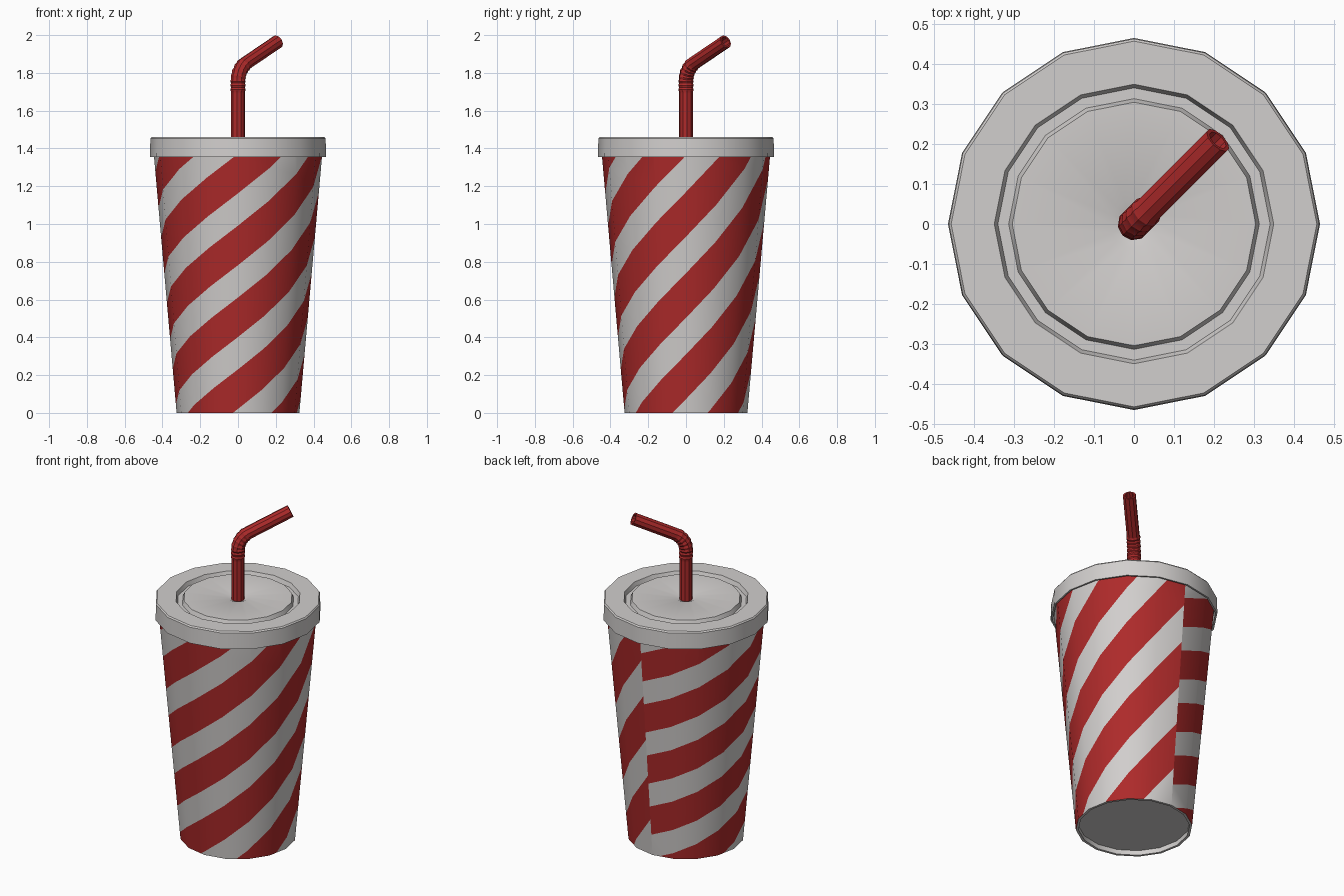
import bpy, bmesh, math
from mathutils import Vector

if "Cube" in bpy.data.objects:
    bpy.data.objects.remove(bpy.data.objects["Cube"])


def material(name, rgb):
    m = bpy.data.materials.new(name)
    m.diffuse_color = (*rgb, 1)
    m.use_nodes = True
    m.node_tree.nodes["Principled BSDF"].inputs["Base Color"].default_value = m.diffuse_color
    return m


WHITE = material("off white", (0.64, 0.62, 0.61))
RED = material("red", (0.42, 0.023, 0.023))
SIDES = 16


def finish(name, bm, mats, fix_normals=True):
    bmesh.ops.remove_doubles(bm, verts=bm.verts, dist=1e-5)
    if fix_normals:
        bmesh.ops.recalc_face_normals(bm, faces=bm.faces)
    me = bpy.data.meshes.new(name)
    bm.to_mesh(me)
    bm.free()
    ob = bpy.data.objects.new(name, me)
    bpy.context.collection.objects.link(ob)
    for m in mats:
        me.materials.append(m)
    bpy.ops.object.select_all(action='DESELECT')
    ob.select_set(True)
    bpy.context.view_layer.objects.active = ob
    bpy.ops.object.shade_smooth_by_angle(angle=math.radians(30))
    return ob


def loft(bm, rings, cap_end=False):
    loops = [[bm.verts.new(p) for p in ring] for ring in rings]
    n = len(loops[0])
    for a, b in zip(loops, loops[1:]):
        for i in range(n):
            j = (i + 1) % n
            bm.faces.new((a[i], a[j], b[j], b[i]))
    if cap_end:
        bm.faces.new(loops[-1])


def circle(r, z, n=SIDES):
    return [(r * math.cos(math.tau * i / n), r * math.sin(math.tau * i / n), z)
            for i in range(n)]


# Cup wall: diagonal stripes are straight lines on the unrolled cone, seam at the back
R0, TAPER, TOP = 0.325, 0.12 / 1.36, 1.42
SLANT = math.hypot(1, TAPER)
APEX = R0 * SLANT / TAPER
TILT = math.radians(37.5)
PERIOD, START, RED_PART = 0.303, -3.117, 0.55


def wall_point(theta, level):
    phi = math.radians(theta + 90) * TAPER / SLANT
    g = math.sin(TILT) * math.sin(phi) - math.cos(TILT) * math.cos(phi)
    z = (level / g - APEX) / SLANT
    r = R0 + TAPER * z
    t = math.radians(theta)
    return (r * math.cos(t), r * math.sin(t), z)


bm = bmesh.new()
for i in range(SIDES):
    t0 = -270 + i * 360 / SIDES
    t1 = t0 + 360 / SIDES
    for k in range(-7, 5):
        f0 = START + k * PERIOD
        f1 = f0 + RED_PART * PERIOD
        for lo, hi, mat in ((f0, f1, 1), (f1, f0 + PERIOD, 0)):
            quad = [wall_point(t0, hi), wall_point(t1, hi),
                    wall_point(t1, lo), wall_point(t0, lo)]
            face = bm.faces.new([bm.verts.new(p) for p in quad])
            face.material_index = mat
bmesh.ops.remove_doubles(bm, verts=bm.verts, dist=1e-5)
for z, direction in ((0, -1), (TOP, 1)):
    bmesh.ops.bisect_plane(bm, geom=bm.verts[:] + bm.edges[:] + bm.faces[:],
                           plane_co=(0, 0, z), plane_no=(0, 0, direction),
                           clear_outer=True)
finish("cup_wall", bm, [WHITE, RED], fix_normals=False)

# Cup base: thin foot rim and a recessed bottom
bm = bmesh.new()
loft(bm, [circle(0.312, 0.03), circle(0.310, 0.0), circle(R0, 0.0)][::-1])
loft(bm, [circle(0.312, 0.03)], cap_end=True)
base = finish("cup_base", bm, [WHITE])
# the recessed disc must face down
for p in base.data.polygons:
    if p.normal.z > 0.9:
        p.flip()

# Lid: skirt, flat top, ring groove and a small dimple round the straw
profile = [(0.435, 1.385), (0.452, 1.385), (0.456, 1.355), (0.466, 1.355),
           (0.464, 1.452), (0.458, 1.46), (0.350, 1.46), (0.341, 1.435),
           (0.314, 1.435), (0.305, 1.46), (0.060, 1.46), (0.040, 1.45),
           (0.020, 1.45)]
bm = bmesh.new()
loft(bm, [circle(r, z) for r, z in profile], cap_end=True)
finish("lid", bm, [WHITE], fix_normals=False)

# Straw: straight stem, ribbed bend, hollow mouth
STRAW_R, BEND_R, BEND_Z, TIP = 0.037, 0.11, 1.754, 0.26
BEND = math.radians(64.4)
lean = Vector((1, 1, 0)).normalized()
side = Vector((1, -1, 0)).normalized()
up = Vector((0, 0, 1))


def straw_ring(centre, angle, r, n=10):
    across = lean * math.cos(angle) - up * math.sin(angle)
    return [centre + r * (across * math.cos(math.tau * i / n)
                          - side * math.sin(math.tau * i / n)) for i in range(n)]


rings = [straw_ring(up * 1.43, 0, STRAW_R), straw_ring(up * 1.69, 0, STRAW_R)]
for i in range(5):
    rings.append(straw_ring(up * (1.70 + i * 0.0115), 0, STRAW_R + 0.004 * (i % 2)))
STEPS = 10
for i in range(STEPS + 1):
    b = BEND * i / STEPS
    c = lean * BEND_R * (1 - math.cos(b)) + up * (BEND_Z + BEND_R * math.sin(b))
    rings.append(straw_ring(c, b, STRAW_R + 0.004 * ((i + 1) % 2) * (i < STEPS)))
direction = lean * math.sin(BEND) + up * math.cos(BEND)
for length, r in ((TIP, STRAW_R), (TIP, 0.027), (TIP - 0.15, 0.027)):
    rings.append(straw_ring(c + direction * length, BEND, r))
bm = bmesh.new()
loft(bm, rings, cap_end=True)
finish("straw", bm, [RED], fix_normals=False)
